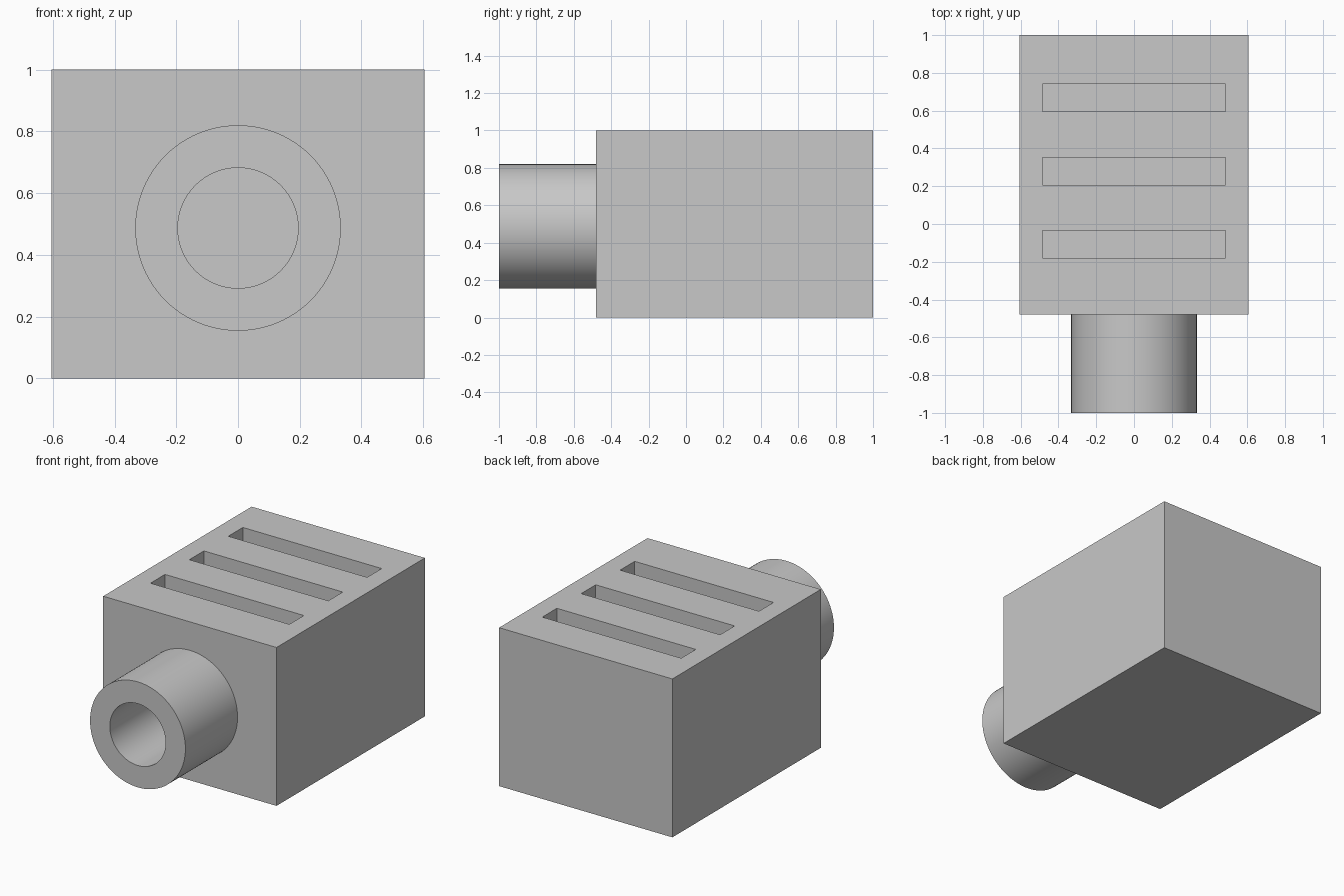
import bpy, bmesh, math
from mathutils import Matrix, Vector

cube = bpy.data.objects.get("Cube")
if cube:
    bpy.data.objects.remove(cube, do_unlink=True)

grey = bpy.data.materials.new("plain grey")
grey.use_nodes = True
colour = (0.58, 0.58, 0.58, 1)
grey.diffuse_color = colour
grey.node_tree.nodes["Principled BSDF"].inputs["Base Color"].default_value = colour


def make_object(name, bm):
    bmesh.ops.recalc_face_normals(bm, faces=bm.faces)
    mesh = bpy.data.meshes.new(name)
    bm.to_mesh(mesh)
    bm.free()
    mesh.materials.append(grey)
    obj = bpy.data.objects.new(name, mesh)
    bpy.context.collection.objects.link(obj)
    return obj


def make_box(name, low, high):
    low, high = Vector(low), Vector(high)
    bm = bmesh.new()
    bmesh.ops.create_cube(bm, size=1, matrix=Matrix.Translation((low + high) / 2)
                          @ Matrix.Diagonal((*(high - low), 1)))
    return make_object(name, bm)


# Box body with three blind slots in its top
HALF_WIDTH, FRONT, BACK, HEIGHT = 0.605, -0.48, 1.0, 1.0
SLOT_HALF, SLOT_WIDTH, SLOT_DEPTH = 0.485, 0.145, 0.25
body = make_box("body", (-HALF_WIDTH, FRONT, 0), (HALF_WIDTH, BACK, HEIGHT))
for i in range(3):
    y = -0.108 + i * 0.388
    cutter = make_box("slot_cutter", (-SLOT_HALF, y - SLOT_WIDTH / 2, HEIGHT - SLOT_DEPTH),
                      (SLOT_HALF, y + SLOT_WIDTH / 2, HEIGHT + 0.1))
    cutter.hide_render = True
    cut = body.modifiers.new("slot", 'BOOLEAN')
    cut.operation = 'DIFFERENCE'
    cut.solver = 'EXACT'
    cut.object = cutter
    bpy.context.view_layer.objects.active = body
    bpy.ops.object.modifier_apply(modifier=cut.name)
    bpy.data.objects.remove(cutter, do_unlink=True)

# Round nozzle with a bore, turned about the y axis
CENTRE_Z, OUTER, INNER, TIP = 0.487, 0.333, 0.195, -1.0
ROOT = FRONT + 0.02
bm = bmesh.new()
profile = [(OUTER, ROOT), (OUTER, TIP), (INNER, TIP), (INNER, ROOT)]
verts = [bm.verts.new((r, y, CENTRE_Z)) for r, y in profile]
edges = [bm.edges.new((verts[i], verts[(i + 1) % 4])) for i in range(4)]
bmesh.ops.spin(bm, geom=verts + edges, cent=(0, 0, CENTRE_Z), axis=(0, 1, 0),
               angle=math.tau, steps=96, use_merge=True)
bmesh.ops.remove_doubles(bm, verts=bm.verts, dist=0.0001)
nozzle = make_object("nozzle", bm)
bpy.ops.object.select_all(action='DESELECT')
nozzle.select_set(True)
bpy.context.view_layer.objects.active = nozzle
bpy.ops.object.shade_smooth_by_angle(angle=math.radians(30))
